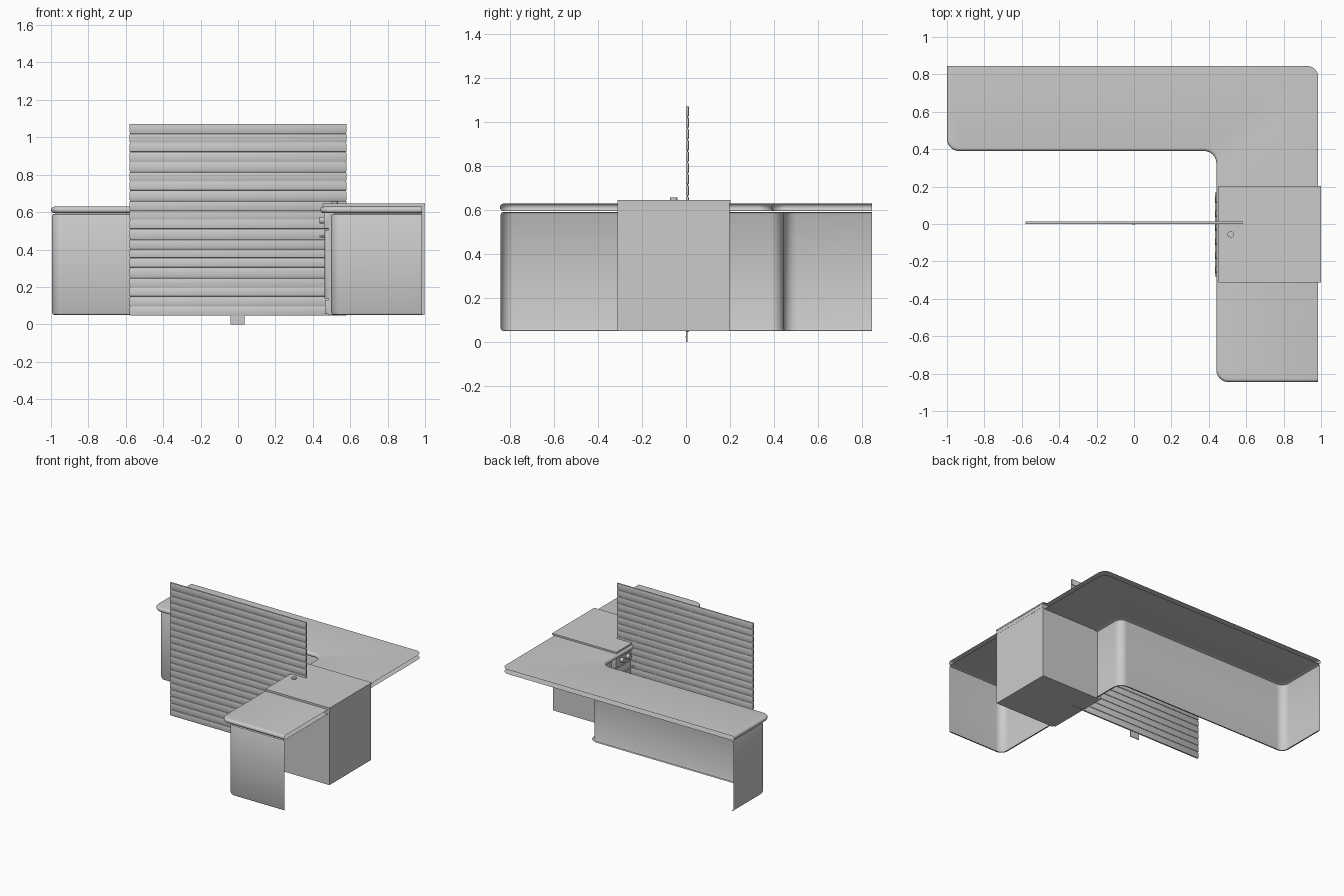
import bpy, bmesh, math
from mathutils import Vector

if "Cube" in bpy.data.objects:
    bpy.data.objects.remove(bpy.data.objects["Cube"])


def finish(name, bm, smooth=False):
    me = bpy.data.meshes.new(name)
    bm.to_mesh(me)
    bm.free()
    ob = bpy.data.objects.new(name, me)
    bpy.context.collection.objects.link(ob)
    if smooth:
        bpy.ops.object.select_all(action='DESELECT')
        ob.select_set(True)
        bpy.context.view_layer.objects.active = ob
        bpy.ops.object.shade_smooth_by_angle(angle=math.radians(35))
    return ob


def box(name, lo, hi, bevel=0):
    bm = bmesh.new()
    bmesh.ops.create_cube(bm, size=1)
    for v in bm.verts:
        v.co = [lo[i] + (v.co[i] + 0.5) * (hi[i] - lo[i]) for i in range(3)]
    if bevel:
        bmesh.ops.bevel(bm, geom=bm.edges[:], offset=bevel, segments=2,
                        profile=0.5, affect='EDGES')
    return finish(name, bm, bevel > 0)


def cylinder(name, centre, radius, depth, axis='Z', sides=24):
    bm = bmesh.new()
    bmesh.ops.create_cone(bm, cap_ends=True, segments=sides, radius1=radius,
                          radius2=radius, depth=depth)
    ob = finish(name, bm, True)
    ob.location = centre
    ob.rotation_euler = {'X': (0, math.pi / 2, 0), 'Y': (math.pi / 2, 0, 0),
                         'Z': (0, 0, 0)}[axis]
    return ob


def arc_corner(a, p, b, r, n=10):
    """Points of a fillet at right-angled corner p between a and b."""
    u, w = (a - p).normalized(), (b - p).normalized()
    c = p + (u + w) * r
    return [c - w * r * math.cos(t) - u * r * math.sin(t)
            for t in (math.pi / 2 * k / n for k in range(n + 1))]


def round_path(pts, r):
    pts = [Vector(p) for p in pts]
    out = [pts[0]]
    for a, p, b in zip(pts, pts[1:], pts[2:]):
        out += arc_corner(a, p, b, r)
    return out + [pts[-1]]


def sweep(name, path, profile, back_corner=None):
    """Sweep (inward offset, height) along path; optionally cap top and bottom."""
    bm = bmesh.new()
    rings = []
    for i, p in enumerate(path):
        before = (p - path[i - 1]).normalized() if i else None
        after = (path[i + 1] - p).normalized() if i < len(path) - 1 else None
        before, after = before or after, after or before
        t = (before + after).normalized()
        n = Vector((-t.y, t.x)) / max(t.dot(before), 0.5)
        rings.append([bm.verts.new((*(p + n * d), z)) for d, z in profile])
    for a, b in zip(rings, rings[1:]):
        for j in range(len(profile) - 1):
            bm.faces.new((a[j], b[j], b[j + 1], a[j + 1]))
    if back_corner:
        caps = []
        for j in (0, -1):
            loop = [r[j] for r in rings]
            loop += [bm.verts.new((*q, profile[j][1])) for q in back_corner]
            caps.append(bm.faces.new(loop if j else loop[::-1]))
        bmesh.ops.triangulate(bm, faces=caps)
    return finish(name, bm, True)


# L-shaped countertop: bullnose on the inner side, open along the back
top_path = round_path([(-1, .845), (-1, .39), (.44, .39), (.44, -.845), (.985, -.845)], .065)
back = arc_corner(Vector((.985, -.845)), Vector((.985, .845)), Vector((-1, .845)), .06)
nose = [(.017 * (1 - math.cos(t)), .612 + .017 * math.sin(t))
        for t in (math.pi * (k / 10 - .5) for k in range(11))]
sweep("countertop", top_path, nose, back)

# Counter front: one thin sheet curling inward at its top and bottom
body_path = round_path([(-.995, .845), (-.995, .443), (.498, .443), (.498, -.842), (.984, -.842)], .06)
sweep("counter_panel", body_path,
      [(.018, .05), (.005, .053), (0, .064), (0, .578), (.005, .588), (.018, .592)])

# Range cooker set into the counter, its front facing -x
Y0, Y1 = -.31, .197
box("range_body", (.485, Y0, .05), (.997, Y1, .61))
box("range_drawer", (.465, Y0 + .005, .055), (.487, Y1 - .005, .13), .003)
box("range_door", (.463, Y0 + .005, .137), (.487, Y1 - .005, .505), .003)
box("range_control_panel", (.46, Y0, .512), (.487, Y1, .61), .003)
box("range_top_base", (.455, Y0, .608), (.998, Y1, .635))
box("range_top", (.452, Y0 - .002, .635), (1.0, Y1 + .006, .645))
cylinder("range_top_button", (.517, -.055, .65), .017, .012)
cylinder("door_handle", (.439, -.057, .47), .006, .45, 'Y', 12)
for k, y in enumerate((-.25, .135)):
    cylinder(f"handle_post_{k}", (.452, y, .47), .005, .028, 'X', 12)
for k in range(6):
    cylinder(f"control_knob_{k}", (.449, -.245 + .075 * k, .557), .018, .026, 'X')

# Slatted screen: repeated slats over a thin core
pitch = 1.03 / 20
box("screen_core", (-.578, .005, .053), (.578, .009, 1.072))
for k in range(20):
    z = .047 + pitch * k
    box(f"screen_slat_{k}", (-.58, 0, z), (.58, .013, z + pitch - .006), .003)

# Small foot tab under the screen
box("screen_foot", (-.04, .001, 0), (.036, .007, .052))
box("screen_foot_stud", (-.01, -.002, .02), (.008, .002, .028))
